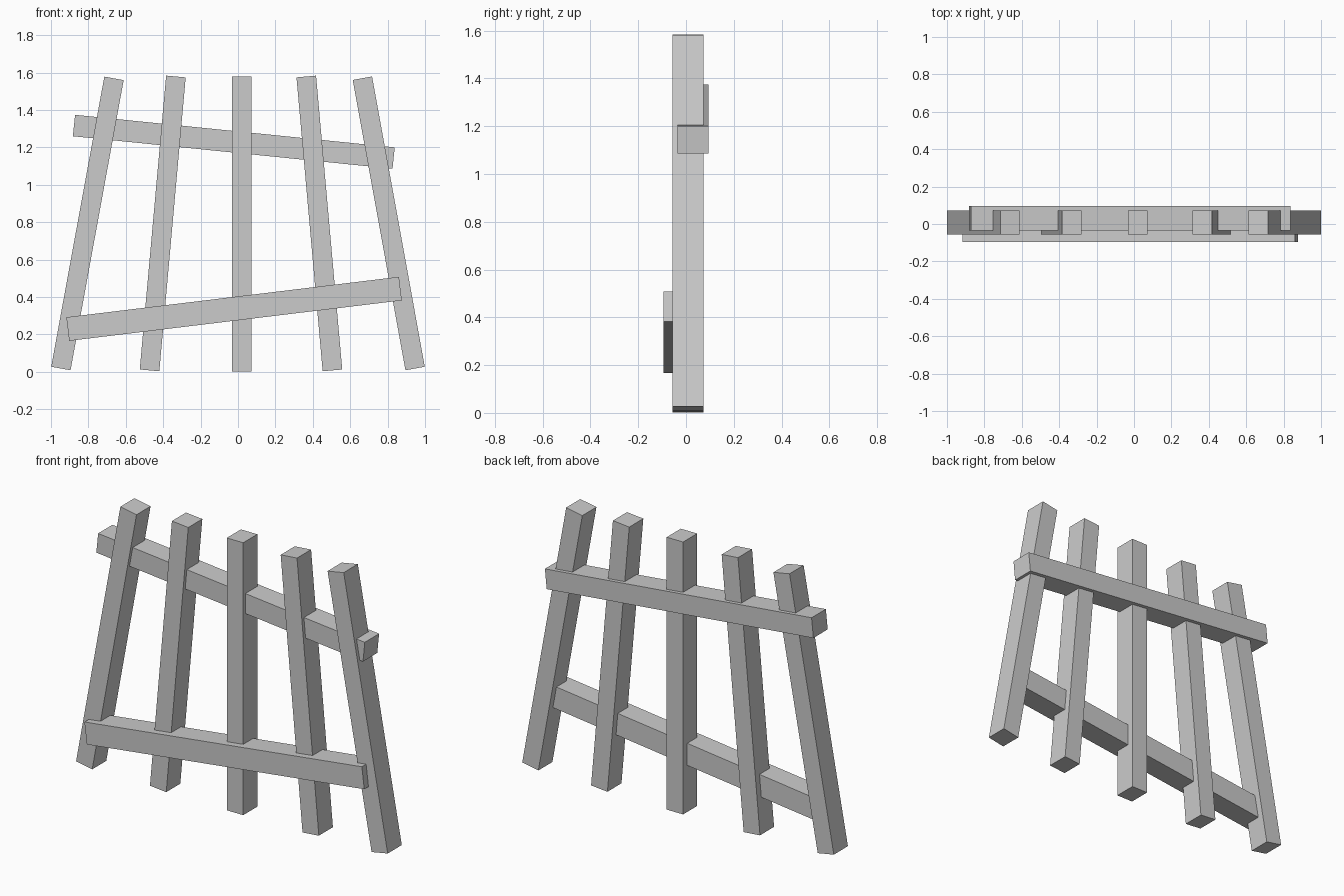
import bpy
from math import atan2
from mathutils import Matrix, Vector
import bmesh

if "Cube" in bpy.data.objects:
    bpy.data.objects.remove(bpy.data.objects["Cube"])


def beam(name, start, end, width, y_front, y_back):
    """Square-cut timber running from start to end (x, z) in the front plane."""
    a = Vector((start[0], 0, start[1]))
    b = Vector((end[0], 0, end[1]))
    d = b - a
    bm = bmesh.new()
    bmesh.ops.create_cube(bm, size=1)
    bmesh.ops.scale(bm, vec=(width, y_back - y_front, d.length), verts=bm.verts)
    mesh = bpy.data.meshes.new(name)
    bm.to_mesh(mesh)
    bm.free()
    obj = bpy.data.objects.new(name, mesh)
    centre = (a + b) / 2 + Vector((0, (y_front + y_back) / 2, 0))
    obj.matrix_world = Matrix.Translation(centre) @ Matrix.Rotation(atan2(d.x, d.z), 4, 'Y')
    bpy.context.collection.objects.link(obj)
    return obj


# Fanned upright slats: (bottom x, z), (top x, z)
slats = [
    ((-0.947, 0.018), (-0.663, 1.569)),
    ((-0.473, 0.008), (-0.332, 1.579)),
    ((0.020, 0.002), (0.020, 1.580)),
    ((0.505, 0.008), (0.365, 1.579)),
    ((0.947, 0.018), (0.665, 1.570)),
]
for i, (bottom, top) in enumerate(slats, 1):
    beam(f"upright_slat_{i}", bottom, top, 0.105, -0.056, 0.073)

# Sloping rails: lower stands proud of the front, upper proud of the back
beam("lower_rail", (-0.910, 0.229), (0.868, 0.445), 0.127, -0.095, 0.035)
beam("upper_rail", (-0.877, 1.317), (0.832, 1.143), 0.115, -0.036, 0.095)
